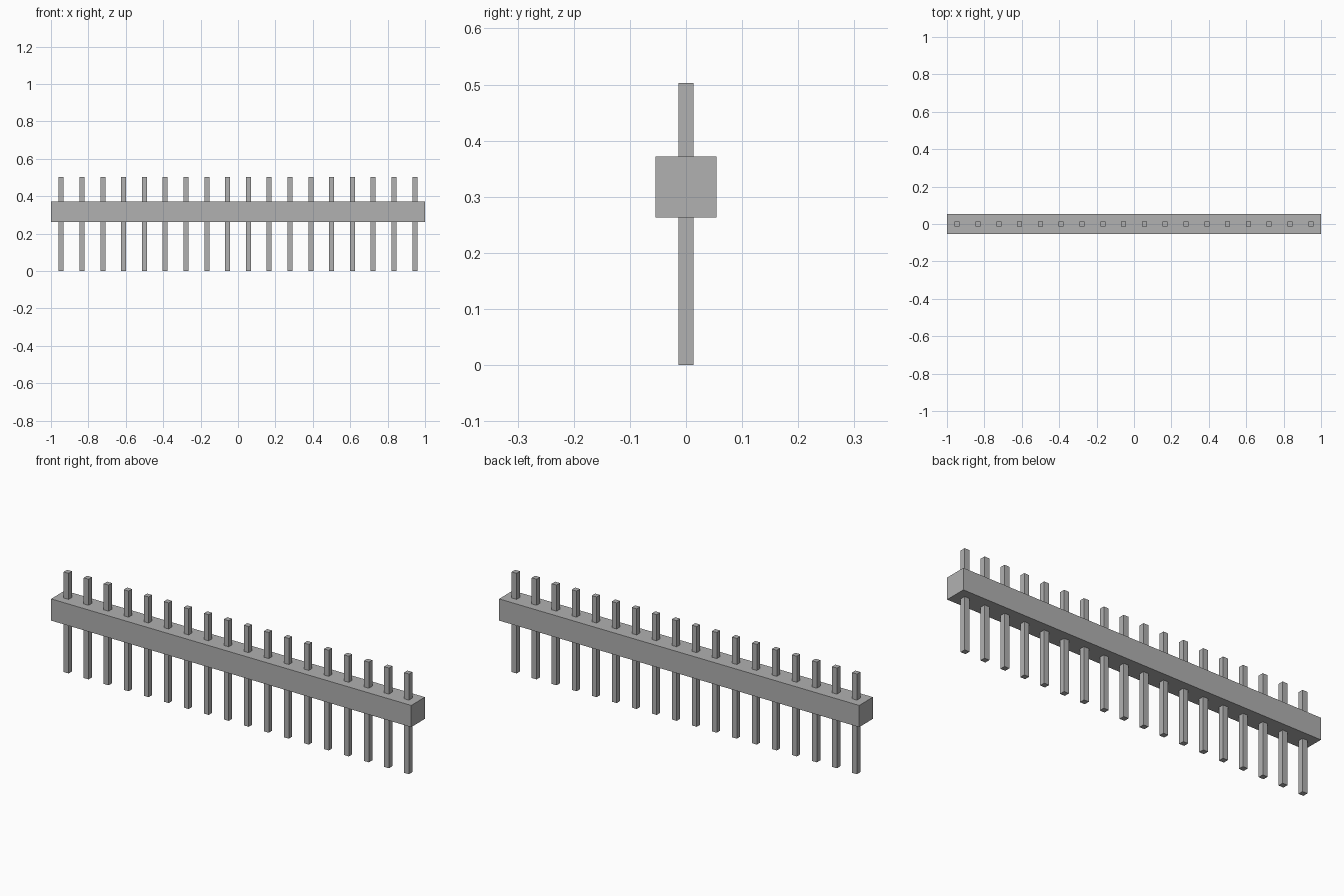
import bpy

cube = bpy.data.objects.get("Cube")
if cube:
    bpy.data.objects.remove(cube, do_unlink=True)

PIN_COUNT = 18
PITCH = 0.1112
PIN_WIDTH = 0.027
PIN_HEIGHT = 0.503
BODY_DEPTH = 0.109
BODY_BOTTOM = 0.263

# Single flat grey
grey = bpy.data.materials.new("plain grey")
grey.use_nodes = True
colour = (0.44, 0.44, 0.44, 1)
grey.diffuse_color = colour
grey.node_tree.nodes["Principled BSDF"].inputs["Base Color"].default_value = colour


def box(name, size, x, bottom):
    """Flat-shaded box resting at the given height."""
    bpy.ops.mesh.primitive_cube_add(size=1, location=(x, 0, bottom + size[2] / 2))
    obj = bpy.context.object
    obj.name = name
    obj.scale = size
    bpy.ops.object.transform_apply(location=False, rotation=False, scale=True)
    obj.data.materials.append(grey)
    return obj


# Long square bar that holds the pins
box("header_bar", (2, BODY_DEPTH, BODY_DEPTH), 0, BODY_BOTTOM)

# Row of square pins passing through the bar
for i in range(PIN_COUNT):
    x = (i - (PIN_COUNT - 1) / 2) * PITCH
    box(f"pin_{i + 1}", (PIN_WIDTH, PIN_WIDTH, PIN_HEIGHT), x, 0)
